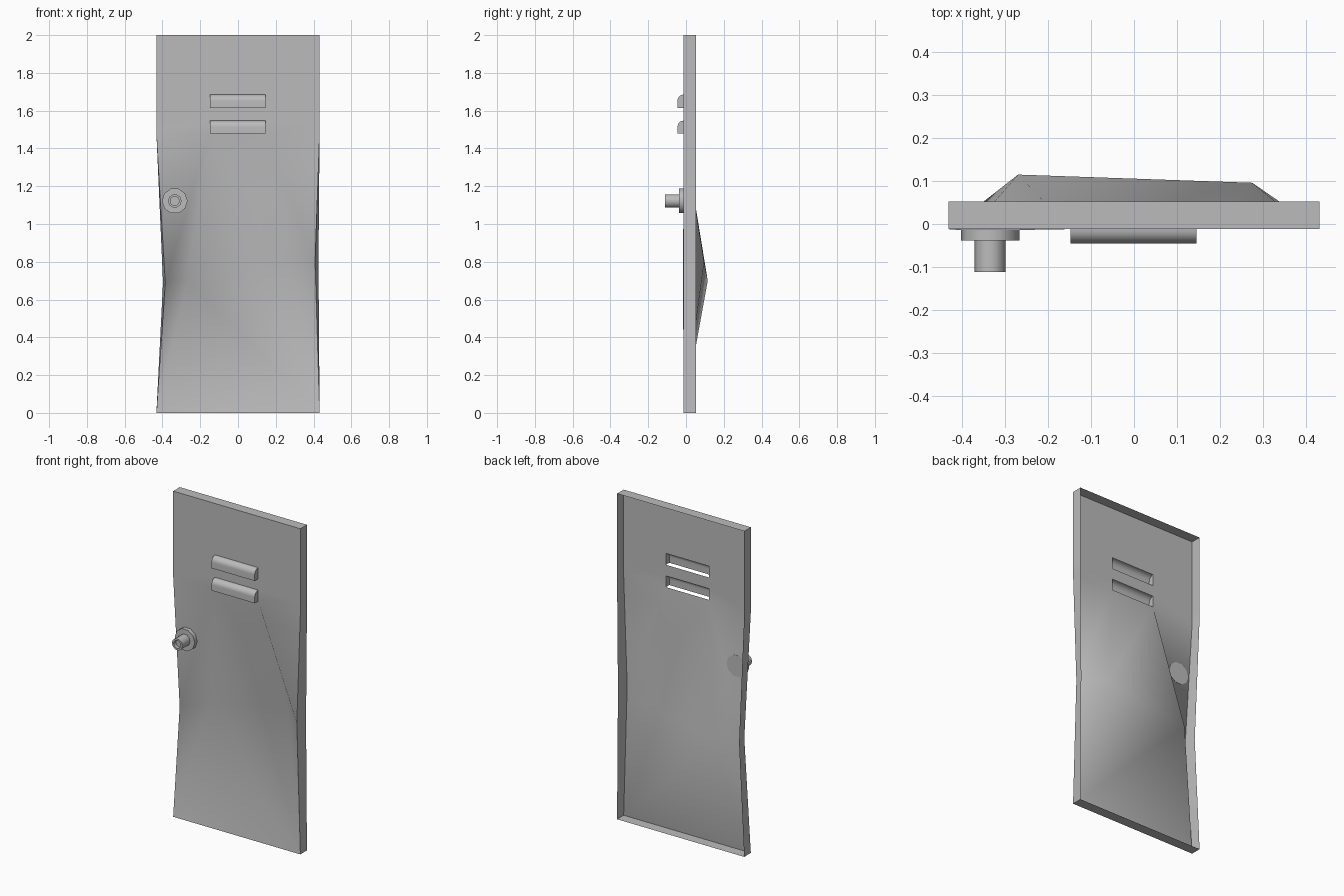
import bpy, bmesh, math

cube = bpy.data.objects.get("Cube")
if cube:
    bpy.data.objects.remove(cube, do_unlink=True)

# Single painted-metal material
metal = bpy.data.materials.new("grey_metal")
metal.use_nodes = True
GREY = (0.5, 0.5, 0.5, 1)
metal.diffuse_color = GREY
metal.node_tree.nodes["Principled BSDF"].inputs["Base Color"].default_value = GREY

FRONT, BACK = -0.012, 0.052      # sheet plane and rear rim of the flange
W = 0.432                        # half width
SLOT_L, SLOT_R = -0.148, 0.145   # ends of the vent slots
ROWS = [1.478, 1.547, 1.615, 1.685, 2.0]


def finish(name, bm, angle):
    bmesh.ops.remove_doubles(bm, verts=bm.verts, dist=1e-5)
    mesh = bpy.data.meshes.new(name)
    bm.to_mesh(mesh)
    bm.free()
    mesh.materials.append(metal)
    ob = bpy.data.objects.new(name, mesh)
    bpy.context.collection.objects.link(ob)
    bpy.ops.object.select_all(action="DESELECT")
    ob.select_set(True)
    bpy.context.view_layer.objects.active = ob
    bpy.ops.object.shade_smooth_by_angle(angle=math.radians(angle))
    return ob


def face(bm, *points):
    bm.faces.new([bm.verts.new(p) for p in points])


# Door sheet: flat upper part with two slots left open
bm = bmesh.new()
cols = [-W, SLOT_L, SLOT_R, W]
for j in range(4):
    for i in range(3):
        if i == 1 and j in (0, 2):
            continue
        x0, x1, z0, z1 = cols[i], cols[i + 1], ROWS[j], ROWS[j + 1]
        face(bm, (x0, FRONT, z0), (x1, FRONT, z0), (x1, FRONT, z1), (x0, FRONT, z1))

# Door sheet: dented lower part
slot_l, slot_r = (SLOT_L, FRONT, ROWS[0]), (SLOT_R, FRONT, ROWS[0])
top_l, top_r = (-W, FRONT, ROWS[0]), (W, FRONT, ROWS[0])
low_l, low_r = (-W, FRONT, 0), (W, FRONT, 0)
edge_l, edge_r = (-0.385, -0.016, 0.69), (0.408, FRONT, 0.8)
dent_l, dent_r = (-0.27, 0.115, 0.7), (0.275, 0.096, 0.8)
for tri in [(top_l, edge_l, slot_l), (slot_l, edge_l, dent_l),
            (slot_l, dent_l, dent_r), (slot_l, dent_r, slot_r),
            (slot_r, dent_r, edge_r), (slot_r, edge_r, top_r),
            (edge_l, low_l, dent_l), (dent_l, low_l, low_r),
            (dent_l, low_r, dent_r), (dent_r, low_r, edge_r)]:
    face(bm, *tri)
finish("door_sheet", bm, 60)

# Flange folded back around the whole rim
bm = bmesh.new()
right_side = [(W, FRONT, z) for z in ROWS]
left_side = [(-W, FRONT, z) for z in reversed(ROWS)]
rim = [low_l, low_r, edge_r] + right_side + left_side + [edge_l]
rear_x = {edge_l: -0.397, edge_r: 0.426}
rear = [(rear_x.get(p, p[0]), BACK, p[2]) for p in rim]
for i in range(len(rim)):
    k = (i + 1) % len(rim)
    face(bm, rim[i], rear[i], rear[k], rim[k])
finish("door_flange", bm, 40)


# Vent hoods: rounded top, closed ends, open underneath
def vent_hood(name, z0, z1):
    bm = bmesh.new()
    r = 0.033
    arc = [(FRONT - r * math.sin(a), z1 - r + r * math.cos(a))
           for a in (math.pi / 2 * i / 8 for i in range(9))]
    prof = arc + [(FRONT - r, z0)]
    for (ya, za), (yb, zb) in zip(prof, prof[1:]):
        face(bm, (SLOT_L, ya, za), (SLOT_L, yb, zb), (SLOT_R, yb, zb), (SLOT_R, ya, za))
    cap = prof + [(FRONT, z0)]
    face(bm, *[(SLOT_R, y, z) for y, z in reversed(cap)])
    face(bm, *[(SLOT_L, y, z) for y, z in cap])
    bmesh.ops.remove_doubles(bm, verts=bm.verts, dist=1e-5)
    bmesh.ops.recalc_face_normals(bm, faces=bm.faces)
    finish(name, bm, 35)


vent_hood("lower_vent_hood", ROWS[0], ROWS[1])
vent_hood("upper_vent_hood", ROWS[2], ROWS[3])

# Knob: round plate and hollow stem
bm = bmesh.new()
KX, KZ, SIDES = -0.335, 1.122, 10
profile = [(0, FRONT), (0.068, FRONT), (0.068, -0.038), (0.036, -0.038),
           (0.036, -0.112), (0.024, -0.112), (0.024, -0.09), (0, -0.09)]
verts = [bm.verts.new((KX + r, y, KZ)) for r, y in profile]
edges = [bm.edges.new(pair) for pair in zip(verts, verts[1:])]
bmesh.ops.spin(bm, geom=verts + edges, cent=(KX, 0, KZ), axis=(0, 1, 0),
               angle=2 * math.pi, steps=SIDES)
bmesh.ops.remove_doubles(bm, verts=bm.verts, dist=1e-5)
bmesh.ops.recalc_face_normals(bm, faces=bm.faces)
finish("door_knob", bm, 40)
